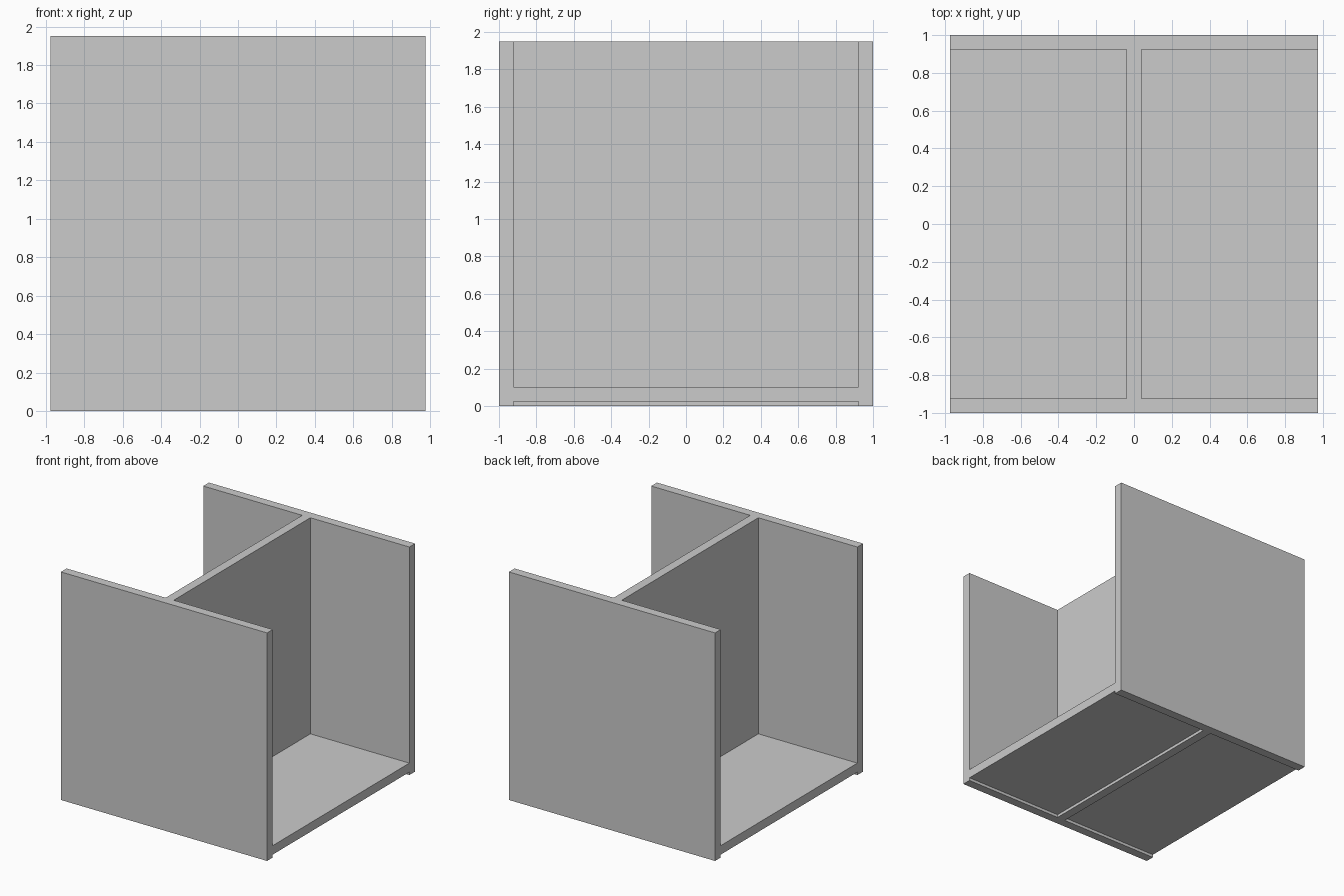
import bpy

if "Cube" in bpy.data.objects:
    bpy.data.objects.remove(bpy.data.objects["Cube"])

W, T = 1.95, 0.077      # overall width/height and plate thickness
H = 1.95
GAP = 0.025             # recess below the floor plates
INNER = 1 - T           # inner face of the flanges


def box(name, x, y, z):
    """Axis-aligned box from (min, max) ranges."""
    bpy.ops.mesh.primitive_cube_add(size=1, location=[(a + b) / 2 for a, b in (x, y, z)])
    ob = bpy.context.object
    ob.name = name
    ob.scale = [b - a for a, b in (x, y, z)]
    bpy.ops.object.transform_apply(location=False, rotation=False, scale=True)
    return ob


# Flanges at front and back
box("front_flange", (-W / 2, W / 2), (-1, -INNER), (0, H))
box("back_flange", (-W / 2, W / 2), (INNER, 1), (0, H))

# Central web joining the flanges
box("web", (-T / 2, T / 2), (-INNER, INNER), (0, H))

# Floor plates either side of the web, raised slightly off the ground
box("left_floor_plate", (-W / 2, -T / 2), (-INNER, INNER), (GAP, GAP + T))
box("right_floor_plate", (T / 2, W / 2), (-INNER, INNER), (GAP, GAP + T))
